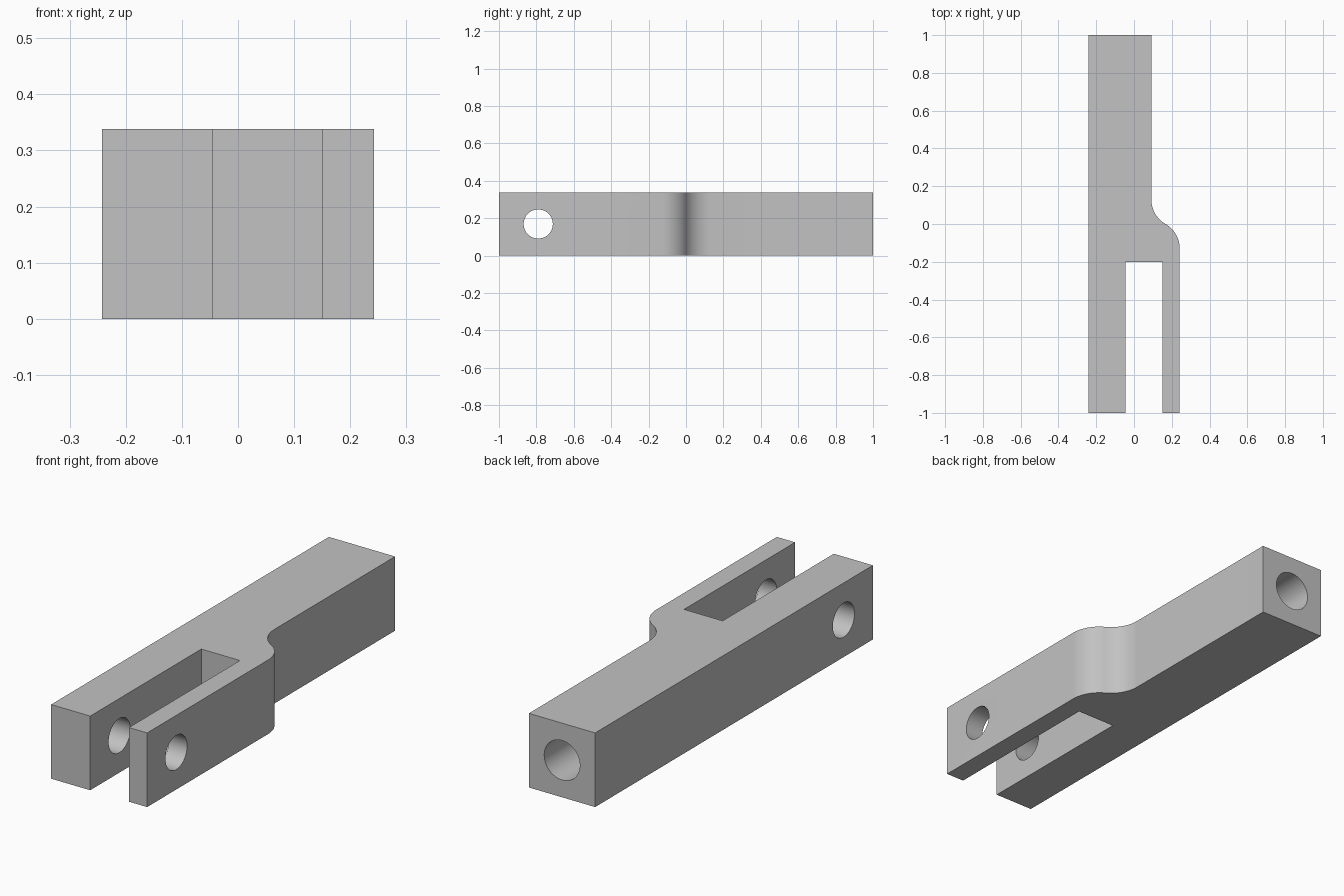
import bpy
import bmesh
from math import sin, cos, pi, radians

cube = bpy.data.objects.get("Cube")
if cube:
    bpy.data.objects.remove(cube, do_unlink=True)

HEIGHT = 0.338
LEFT, RIGHT = 0.242, -0.242
SLOT_LEFT, SLOT_RIGHT, SLOT_END = 0.15, -0.045, -0.2
BEND = 0.15                      # radius of both bend arcs
SHANK = LEFT - BEND              # left face of the shank
BEND_Y = BEND * sin(pi / 3)
STEPS = 16

# Plain steel
steel = bpy.data.materials.new("grey steel")
steel.use_nodes = True
grey = (0.54, 0.54, 0.54, 1)
steel.diffuse_color = grey
steel.node_tree.nodes["Principled BSDF"].inputs["Base Color"].default_value = grey

# Outline seen from above: fork arms, S-shaped bend, square shank
angles = [i / STEPS * pi / 3 for i in range(STEPS + 1)]
outer_arc = [(LEFT - BEND + BEND * cos(a), -BEND_Y + BEND * sin(a)) for a in angles]
inner_arc = [(SHANK + BEND - BEND * cos(a), BEND_Y - BEND * sin(a)) for a in reversed(angles)]
outline = [(RIGHT, -1), (SLOT_RIGHT, -1), (SLOT_RIGHT, SLOT_END),
           (SLOT_LEFT, SLOT_END), (SLOT_LEFT, -1), (LEFT, -1)]
outline += outer_arc + inner_arc[1:] + [(SHANK, 1), (RIGHT, 1)]

# Extruded fork body
bm = bmesh.new()
base = bm.faces.new([bm.verts.new((x, y, 0)) for x, y in outline])
top = bmesh.ops.extrude_face_region(bm, geom=[base])["geom"]
bmesh.ops.translate(bm, vec=(0, 0, HEIGHT),
                    verts=[v for v in top if isinstance(v, bmesh.types.BMVert)])
bmesh.ops.recalc_face_normals(bm, faces=bm.faces)
mesh = bpy.data.meshes.new("fork_body")
bm.to_mesh(mesh)
bm.free()
body = bpy.data.objects.new("fork_body", mesh)
bpy.context.collection.objects.link(body)
mesh.materials.append(steel)


def drill(name, radius, depth, location, rotation):
    """Cut a round hole into the body."""
    bpy.ops.mesh.primitive_cylinder_add(vertices=48, radius=radius, depth=depth,
                                        location=location, rotation=rotation)
    cutter = bpy.context.object
    cutter.name = name
    cutter.hide_render = True
    cutter.data.materials.append(steel)
    cut = body.modifiers.new(name, 'BOOLEAN')
    cut.operation = 'DIFFERENCE'
    cut.solver = 'EXACT'
    cut.object = cutter
    bpy.context.view_layer.objects.active = body
    bpy.ops.object.modifier_apply(modifier=name)
    bpy.data.objects.remove(cutter, do_unlink=True)


# Pin hole through both arms, blind rod hole in the back end
drill("pin_hole", 0.078, 1, (0, -0.79, HEIGHT / 2), (0, radians(90), 0))
drill("rod_hole", 0.09, 1.2, ((SHANK + RIGHT) / 2, 1, HEIGHT / 2), (radians(90), 0, 0))

bpy.ops.object.select_all(action='DESELECT')
body.select_set(True)
bpy.context.view_layer.objects.active = body
bpy.ops.object.shade_smooth_by_angle(angle=radians(30))
